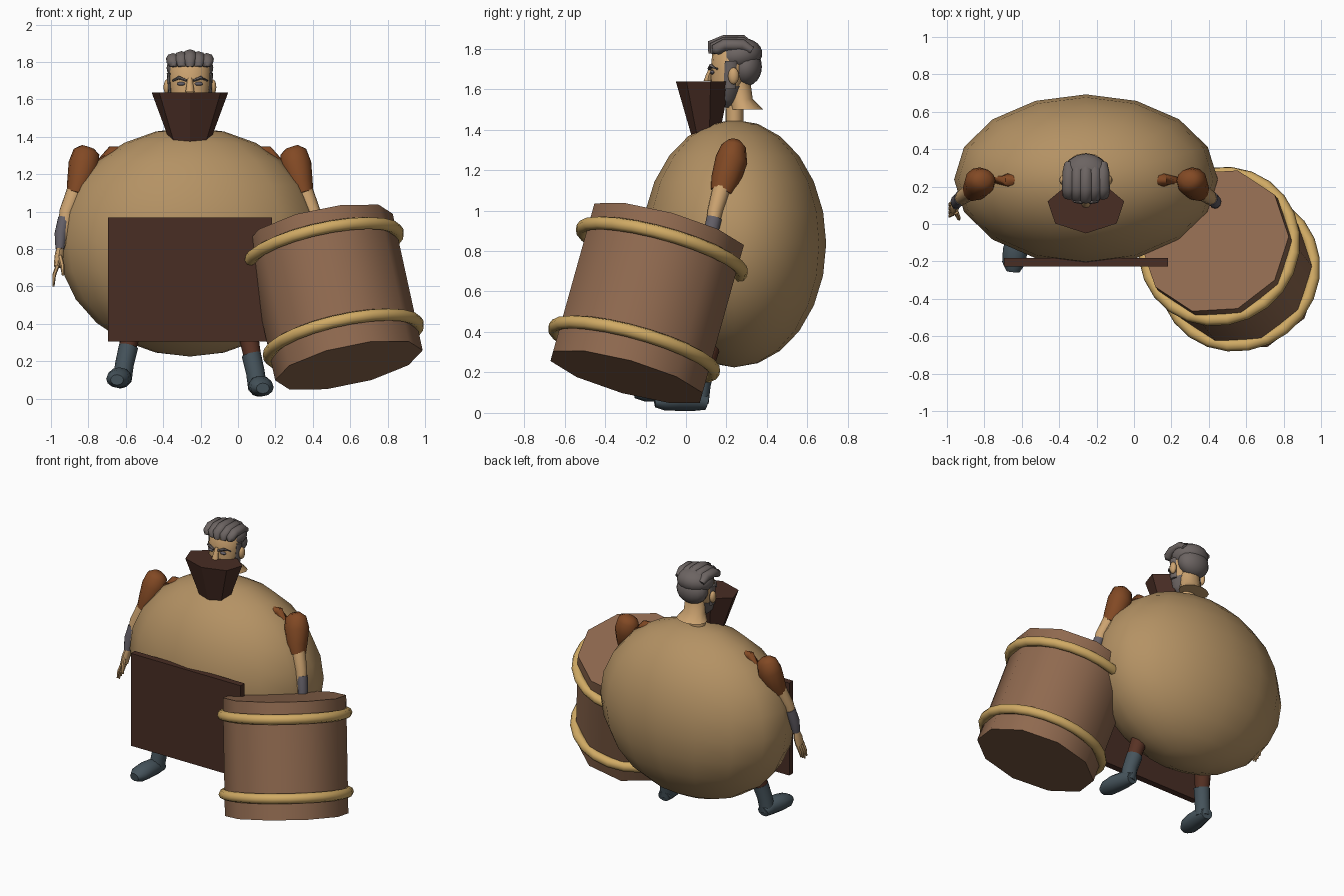
import bpy, bmesh, math
from mathutils import Vector, Matrix

cube = bpy.data.objects.get("Cube")
if cube:
    bpy.data.objects.remove(cube, do_unlink=True)

CX = -0.257  # centre line of the figure


def material(name, r, g, b):
    col = [(c / 255 / 12.92 if c < 11 else ((c / 255 + 0.055) / 1.055) ** 2.4) for c in (r, g, b)] + [1]
    m = bpy.data.materials.new(name)
    m.use_nodes = True
    m.diffuse_color = col
    m.node_tree.nodes["Principled BSDF"].inputs["Base Color"].default_value = col
    return m


TAN = material("tan cloth", 180, 146, 100)
SKIN = material("skin", 204, 163, 112)
WOOD = material("barrel wood", 143, 105, 79)
ROPE = material("rope yellow", 208, 170, 100)
DARK = material("dark brown", 72, 45, 36)
RUST = material("rust sleeve", 130, 73, 36)
HAIR = material("grey hair", 108, 100, 98)
CUFF = material("grey cuff", 100, 96, 104)
BOOT = material("slate boot", 70, 84, 92)
TROUSER = material("trouser brown", 88, 50, 36)


def finish(name, bm, mat, angle=50):
    bmesh.ops.recalc_face_normals(bm, faces=bm.faces)
    mesh = bpy.data.meshes.new(name)
    bm.to_mesh(mesh)
    bm.free()
    mesh.materials.append(mat)
    mesh.shade_smooth()
    mesh.set_sharp_from_angle(angle=math.radians(angle))
    ob = bpy.data.objects.new(name, mesh)
    bpy.context.collection.objects.link(ob)
    return ob


def ball(name, loc, size, mat, seg=16, rings=12, tilt=0):
    bm = bmesh.new()
    bmesh.ops.create_uvsphere(bm, u_segments=seg, v_segments=rings, radius=1)
    bm.transform(Matrix.Translation(loc) @ Matrix.Rotation(tilt, 4, 'X') @ Matrix.Diagonal((*size, 1)))
    return finish(name, bm, mat)


def tube(name, stations, mat, sides=12, phase=0.0, level=False, angle=50):
    """Loft through stations (x, y, z, half width, half depth)."""
    bm = bmesh.new()
    pts = [Vector(s[:3]) for s in stations]
    loops = []
    for i, s in enumerate(stations):
        t = Vector((0, 0, 1)) if level else (pts[min(i + 1, len(pts) - 1)] - pts[max(i - 1, 0)]).normalized()
        ref = Vector((0, 1, 0)) if abs(t.x) > 0.8 else Vector((1, 0, 0))
        u = (ref - t * ref.dot(t)).normalized()
        v = t.cross(u)
        loops.append([bm.verts.new(pts[i] + u * s[3] * math.cos(a) + v * s[4] * math.sin(a))
                      for a in (phase + k * math.tau / sides for k in range(sides))])
    for a, b in zip(loops, loops[1:]):
        for k in range(sides):
            bm.faces.new((a[k], a[(k + 1) % sides], b[(k + 1) % sides], b[k]))
    bm.faces.new(loops[0])
    bm.faces.new(loops[-1])
    return finish(name, bm, mat, angle)


# Round body
ball("body", (CX, 0.238, 0.837), (0.705, 0.455, 0.612), TAN)

# Apron board
bm = bmesh.new()
bmesh.ops.create_cube(bm, size=1)
bm.transform(Matrix.Translation((CX, -0.205, 0.637)) @ Matrix.Diagonal((0.875, 0.045, 0.665, 1)))
finish("apron_board", bm, DARK, 30)

# Bucket-shaped collar in front of the face
tube("bucket_collar", [(CX, 0.1, 1.36, 0.105, 0.07), (CX, 0.09, 1.637, 0.21, 0.14)],
     DARK, sides=7, phase=-math.pi / 2, level=True, angle=20)

# Leaning barrel with two rope hoops
low, high = Vector((0.593, -0.294, 0.178)), Vector((0.433, -0.09, 0.908))
axis = high - low
tube("barrel", [(*low, 0.403, 0.403), (*high, 0.403, 0.403)], WOOD, sides=10)
for name, f in (("lower_hoop", 0.185), ("upper_hoop", 0.855)):
    bpy.ops.mesh.primitive_torus_add(major_segments=24, minor_segments=8, major_radius=0.408, minor_radius=0.034,
                                     location=low + axis * f, rotation=axis.to_track_quat('Z', 'Y').to_euler())
    hoop = bpy.context.object
    hoop.name = name
    hoop.data.materials.append(ROPE)
    hoop.data.shade_smooth()

# Neck with flared hem
tube("neck", [(CX, 0.24, 1.4, 0.06, 0.045), (CX, 0.24, 1.52, 0.055, 0.045)], SKIN, level=True)
tube("neck_hem", [(CX, 0.3, 1.5, 0.11, 0.08), (CX, 0.27, 1.55, 0.075, 0.06), (CX, 0.25, 1.66, 0.07, 0.065)],
     SKIN, level=True)

# Head
tube("head", [(CX, 0.185, 1.52, 0.045, 0.04), (CX, 0.19, 1.55, 0.08, 0.07), (CX, 0.205, 1.63, 0.103, 0.085),
              (CX, 0.22, 1.7, 0.112, 0.098), (CX, 0.235, 1.78, 0.11, 0.105), (CX, 0.24, 1.83, 0.07, 0.07)],
     SKIN, sides=16, level=True)
tube("beard", [(CX, 0.185, 1.51, 0.05, 0.05), (CX, 0.188, 1.55, 0.088, 0.078), (CX, 0.2, 1.615, 0.107, 0.088)],
     HAIR, sides=16, level=True)
tube("nose", [(CX, 0.107, 1.64, 0.024, 0.02), (CX, 0.112, 1.665, 0.02, 0.016), (CX, 0.13, 1.715, 0.012, 0.012)],
     SKIN, sides=8, level=True)

# Hair: crown, back and swept locks
ball("hair_crown", (CX, 0.26, 1.768), (0.125, 0.118, 0.085), HAIR, tilt=0.15)
ball("hair_back", (CX, 0.295, 1.71), (0.113, 0.08, 0.095), HAIR)
for i in range(5):
    x = CX + (i - 2) * 0.045
    drop = 0.01 * abs(i - 2)
    tube(f"hair_lock_{i + 1}", [(x, 0.125 + drop, 1.775, 0.02, 0.015), (x, 0.13 + drop, 1.815 - drop, 0.034, 0.03),
                               (x, 0.19, 1.838 - drop, 0.038, 0.03), (x, 0.28, 1.838 - drop, 0.035, 0.03),
                               (x, 0.345 - drop, 1.79, 0.025, 0.02)], HAIR, sides=8, angle=70)

# Paired parts
for side, s in (("left", 1), ("right", -1)):
    def X(off):
        return CX + s * off

    # Face details
    ball(f"{side}_ear", (X(0.122), 0.235, 1.665), (0.02, 0.027, 0.042), SKIN, 10, 8)
    ball(f"{side}_eye", (X(0.047), 0.13, 1.683), (0.024, 0.012, 0.01), CUFF, 10, 8)
    tube(f"{side}_eyebrow", [(X(0.018), 0.116, 1.7, 0.01, 0.008), (X(0.06), 0.122, 1.716, 0.01, 0.01),
                             (X(0.092), 0.155, 1.7, 0.006, 0.006)], HAIR, sides=6)
    tube(f"{side}_sideburn", [(X(0.102), 0.215, 1.6, 0.012, 0.03), (X(0.112), 0.222, 1.74, 0.012, 0.03)],
         HAIR, sides=8, level=True)

    # Arm
    tube(f"{side}_shoulder", [(X(0.36), 0.235, 1.31, 0.035, 0.04), (X(0.42), 0.235, 1.32, 0.034, 0.03),
                              (X(0.49), 0.235, 1.26, 0.02, 0.02)], RUST, sides=8)
    tube(f"{side}_sleeve", [(X(0.545), 0.238, 1.345, 0.035, 0.03), (X(0.553), 0.236, 1.32, 0.07, 0.06),
                            (X(0.567), 0.225, 1.25, 0.083, 0.08), (X(0.59), 0.195, 1.15, 0.068, 0.072),
                            (X(0.61), 0.175, 1.09, 0.052, 0.055)], RUST)
    tube(f"{side}_forearm", [(X(0.61), 0.18, 1.12, 0.046, 0.046), (X(0.658), 0.145, 1.0, 0.04, 0.038),
                             (X(0.69), 0.11, 0.82, 0.024, 0.024)], SKIN)
    tube(f"{side}_cuff", [(X(0.672), 0.14, 0.965, 0.033, 0.038), (X(0.69), 0.12, 0.88, 0.034, 0.036),
                          (X(0.695), 0.105, 0.8, 0.024, 0.028)], CUFF)
    tube(f"{side}_palm", [(X(0.693), 0.106, 0.81, 0.02, 0.022), (X(0.7), 0.095, 0.76, 0.024, 0.036),
                          (X(0.708), 0.085, 0.705, 0.02, 0.038)], SKIN, sides=8)
    for k in range(4):
        y = 0.055 + k * 0.02
        end = 0.6 + 0.012 * abs(k - 1)
        tube(f"{side}_finger_{k + 1}", [(X(0.708), y, 0.71, 0.011, 0.011), (X(0.726), y - 0.008, 0.66, 0.01, 0.01),
                                       (X(0.73), y - 0.016, end, 0.006, 0.006)], SKIN, sides=6)
    tube(f"{side}_thumb", [(X(0.695), 0.065, 0.76, 0.014, 0.014), (X(0.682), 0.035, 0.71, 0.012, 0.012),
                           (X(0.678), 0.025, 0.66, 0.007, 0.007)], SKIN, sides=6)

    # Leg and boot; the right foot is lifted a little forward
    f = -0.1 if s < 0 else 0.0
    z = 0.045 if s < 0 else 0.0
    tube(f"{side}_trouser", [(X(0.29), 0.15 + f, 0.46, 0.06, 0.06), (X(0.335), 0.085 + f, 0.22 + z, 0.046, 0.05)],
         TROUSER)
    tube(f"{side}_boot_shaft", [(X(0.328), 0.09 + f, 0.235 + z, 0.052, 0.056), (X(0.35), 0.07 + f, 0.14 + z, 0.05, 0.052),
                                (X(0.362), 0.06 + f, 0.05 + z, 0.05, 0.052)], BOOT)
    tube(f"{side}_boot_foot", [(X(0.36), 0.105 + f, 0.05 + z, 0.042, 0.036), (X(0.365), 0.05 + f, 0.065 + z, 0.054, 0.055),
                               (X(0.378), -0.04 + f, 0.066 + z, 0.066, 0.056), (X(0.386), -0.11 + f, 0.06 + z, 0.062, 0.048),
                               (X(0.39), -0.155 + f, 0.055 + z, 0.035, 0.028)], BOOT)
